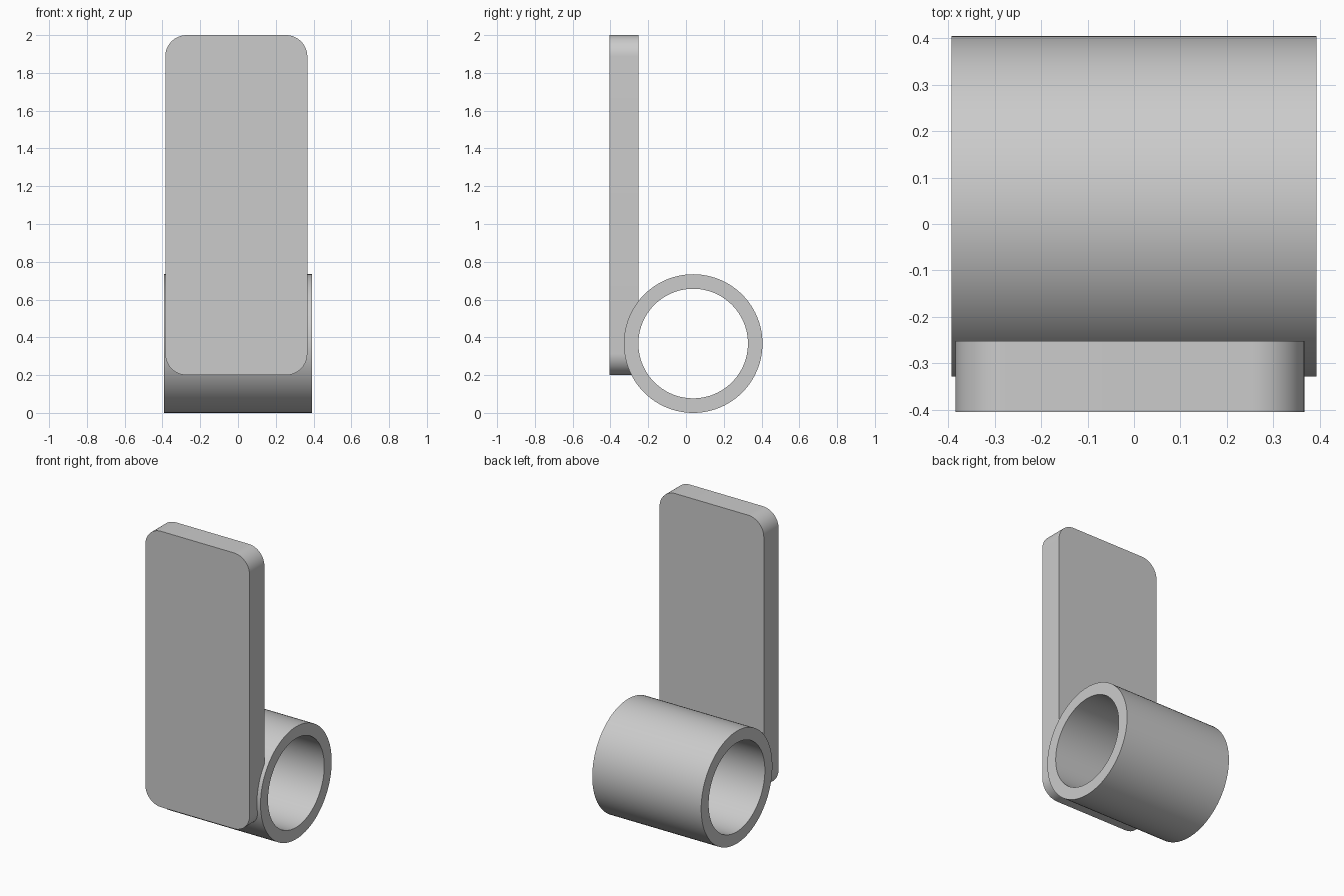
import bpy
import bmesh
from math import cos, sin, pi, radians
from mathutils import Matrix, Vector

cube = bpy.data.objects.get("Cube")
if cube:
    bpy.data.objects.remove(cube, do_unlink=True)

# One plain grey for everything
GREY = (0.6, 0.6, 0.6, 1)
grey = bpy.data.materials.new("plain grey")
grey.use_nodes = True
grey.diffuse_color = GREY
grey.node_tree.nodes["Principled BSDF"].inputs["Base Color"].default_value = GREY


def finish(name, bm):
    bmesh.ops.recalc_face_normals(bm, faces=bm.faces)
    mesh = bpy.data.meshes.new(name)
    bm.to_mesh(mesh)
    bm.free()
    mesh.materials.append(grey)
    obj = bpy.data.objects.new(name, mesh)
    bpy.context.collection.objects.link(obj)
    bpy.ops.object.select_all(action="DESELECT")
    obj.select_set(True)
    bpy.context.view_layer.objects.active = obj
    bpy.ops.object.shade_smooth_by_angle(angle=radians(30))
    return obj


def make_tube(name, centre, outer, inner, half_length):
    """Hollow tube along x: a rectangular wall section spun all the way round."""
    bm = bmesh.new()
    section = [(-half_length, inner), (half_length, inner),
               (half_length, outer), (-half_length, outer)]
    verts = [bm.verts.new(centre + Vector((x, 0, r))) for x, r in section]
    edges = [bm.edges.new((verts[i], verts[(i + 1) % 4])) for i in range(4)]
    bmesh.ops.spin(bm, geom=verts + edges, cent=centre, axis=(1, 0, 0),
                   angle=2 * pi, steps=96, use_merge=True)
    bmesh.ops.remove_doubles(bm, verts=bm.verts, dist=0.0001)
    return finish(name, bm)


def make_plate(name, low, high, radius, steps=16):
    """Upright slab with rounded corners, extruded along y."""
    bm = bmesh.new()
    corners = [(high.x - radius, high.z - radius), (low.x + radius, high.z - radius),
               (low.x + radius, low.z + radius), (high.x - radius, low.z + radius)]
    outline = []
    for quarter, (x, z) in enumerate(corners):
        for i in range(steps + 1):
            a = (quarter + i / steps) * pi / 2
            outline.append(bm.verts.new((x + radius * cos(a), low.y, z + radius * sin(a))))
    face = bm.faces.new(outline)
    grown = bmesh.ops.extrude_face_region(bm, geom=[face], use_keep_orig=True)
    moved = [v for v in grown["geom"] if isinstance(v, bmesh.types.BMVert)]
    bmesh.ops.translate(bm, verts=moved, vec=(0, high.y - low.y, 0))
    return finish(name, bm)


# Horizontal tube, with the upright plate sunk into the front of its wall
make_tube("tube", Vector((0, 0.038, 0.367)), 0.367, 0.29, 0.393)
make_plate("upright_plate", Vector((-0.385, -0.405, 0.2)),
           Vector((0.367, -0.252, 2.0)), 0.113)
